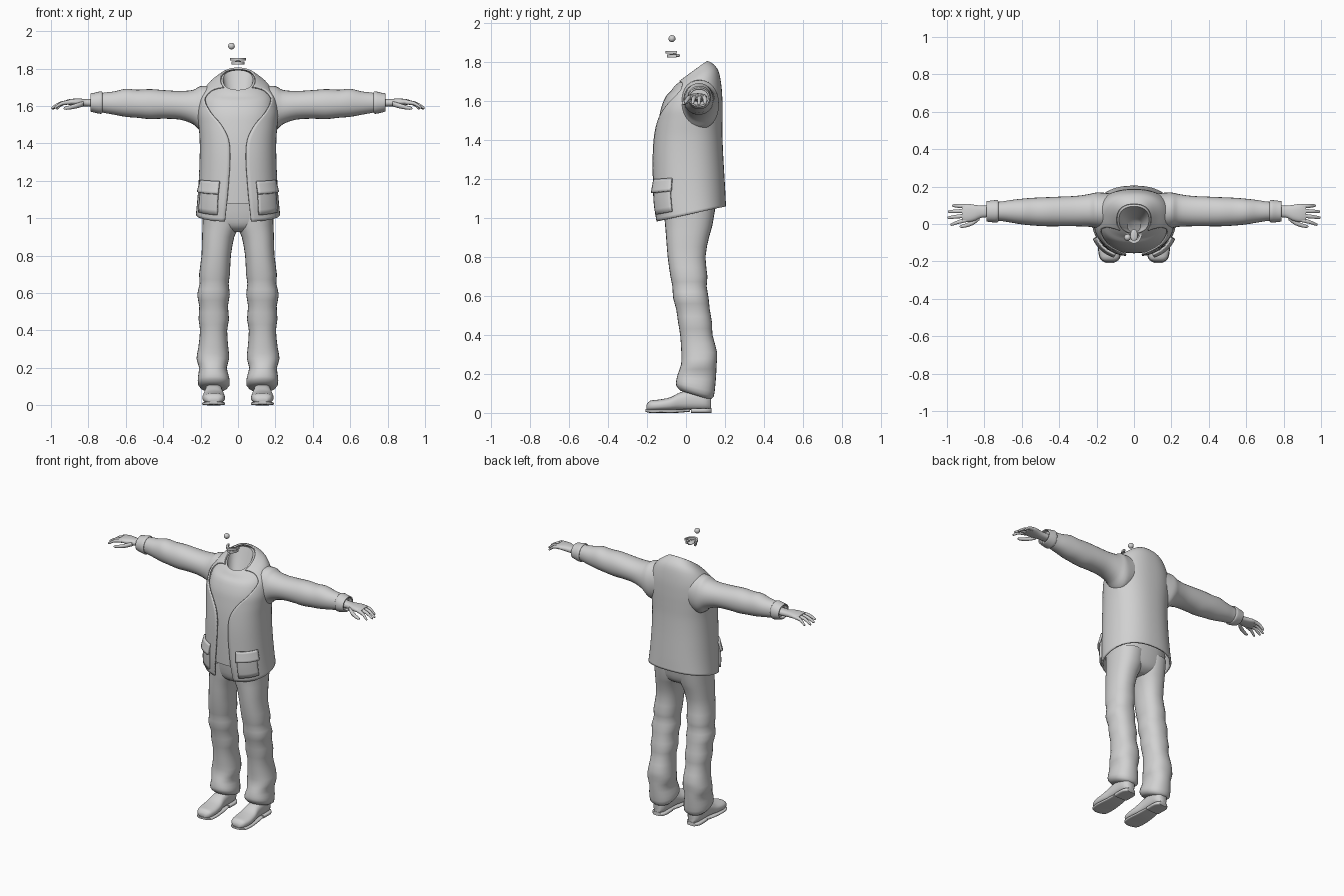
import bpy, bmesh, math

grey = bpy.data.materials.new("plain grey")
grey.diffuse_color = (0.64, 0.64, 0.64, 1)
AXES = {"x": lambda a, b, c: (c, a, b), "y": lambda a, b, c: (a, c, b), "z": lambda a, b, c: (a, b, c)}


def make(name, verts, faces, side=1, thick=0, angle=50):
    bm = bmesh.new()
    vs = [bm.verts.new((v[0] * side, v[1], v[2])) for v in verts]
    for f in faces:
        bm.faces.new([vs[i] for i in f])
    bmesh.ops.recalc_face_normals(bm, faces=bm.faces)
    me = bpy.data.meshes.new(name)
    bm.to_mesh(me)
    bm.free()
    ob = bpy.data.objects.new(name, me)
    bpy.context.collection.objects.link(ob)
    me.materials.append(grey)
    bpy.ops.object.select_all(action="DESELECT")
    ob.select_set(True)
    bpy.context.view_layer.objects.active = ob
    bpy.ops.object.shade_smooth_by_angle(angle=math.radians(angle))
    if thick:
        mod = ob.modifiers.new("thickness", "SOLIDIFY")
        mod.thickness = thick
        mod.offset = 0
    return ob


def spline(rows, u):
    """Smooth value between rows at position u."""
    n = len(rows)
    i = min(int(u), n - 2)
    t = u - i
    p0, p1, p2, p3 = (rows[min(max(k, 0), n - 1)] for k in (i - 1, i, i + 1, i + 2))
    return [b + t * ((c - a) / 2 + t * (a - 2.5 * b + 2 * c - d / 2 + t * (1.5 * b - 1.5 * c + (d - a) / 2)))
            for a, b, c, d in zip(p0, p1, p2, p3)]


def spow(v, e):
    return math.copysign(abs(v) ** e, v)


def point(row, t, e, axis="z", grow=0):
    """Row: position, slope, then a range and b range of the oval."""
    c, slope, a0, a1, b0, b1 = row[:6]
    a = (a0 + a1) / 2 + ((a1 - a0) / 2 + grow) * spow(math.sin(t), e)
    b = (b0 + b1) / 2 - ((b1 - b0) / 2 + grow) * spow(math.cos(t), e)
    return AXES[axis](a, b, c + slope * b)


def grid(n, m, closed):
    return [(i * m + j, i * m + (j + 1) % m, (i + 1) * m + (j + 1) % m, (i + 1) * m + j)
            for i in range(n - 1) for j in range(m if closed else m - 1)]


def loft(name, rows, axis="z", e=0.9, seg=28, sub=3, side=1, caps=(True, True), grow=0, thick=0):
    n = (len(rows) - 1) * sub + 1
    verts = [point(spline(rows, i / sub), 2 * math.pi * j / seg, e, axis, grow)
             for i in range(n) for j in range(seg)]
    faces = grid(n, seg, True)
    if caps[0]:
        faces.append(list(range(seg)))
    if caps[1]:
        faces.append(list(range((n - 1) * seg, n * seg)))
    return make(name, verts, faces, side, thick)


def tube(name, pts, radii, side, seg=10):
    """Finger-like tube running mostly along x."""
    rows = [(p[0], 0, p[1] - r, p[1] + r, p[2] - r, p[2] + r) for p, r in zip(pts, radii)]
    return loft(name, rows, "x", 1, seg, 2, side)


# Jacket rows: height, slope, x range, y range, half width of the front opening
E = 0.86
COAT = [(z, s, -w, w, f, b, o) for z, s, w, f, b, o in [
    (1.015, .22, .22, -.152, .20, .07), (1.10, .15, .212, -.165, .197, .06),
    (1.20, .08, .205, -.168, .192, .05), (1.32, 0, .2, -.168, .186, .042),
    (1.42, 0, .2, -.162, .182, .05), (1.50, 0, .206, -.152, .182, .09),
    (1.57, .05, .21, -.14, .182, .145), (1.64, .15, .197, -.115, .178, .178),
    (1.683, .42, .162, -.09, .162, .152), (1.71, .62, .116, -.075, .13, .106),
    (1.722, .74, .092, -.06, .106, .075)]]


def coat_point(u, f, grow=0):
    """f runs 0..1 from one front edge around the back to the other."""
    row = spline(COAT, u)
    t0 = math.asin(min(.97, row[6] / row[3]) ** (1 / E))
    return point(row, t0 + (2 * math.pi - 2 * t0) * f, E, "z", grow)


N, M = 41, 61
make("jacket", [coat_point(i / 4, j / (M - 1)) for i in range(N) for j in range(M)],
     grid(N, M, False), thick=.01)

# Shirt showing in the jacket opening, with a hollow neck
shirt = [r for r in COAT if r[0] > 1.05]
loft("shirt", shirt, e=E, seg=48, caps=(False, False), grow=-.012)
loft("neck_lining", [(1.722, .74, -.08, .08, -.048, .094), (1.67, .7, -.066, .066, -.046, .066),
                     (1.60, .5, -.035, .035, -.042, .02)], e=E, seg=48, caps=(False, True))

# Patch pockets with flaps, following the jacket surface
for side, word in ((1, "left"), (-1, "right")):
    for part, u0, u1, t0, t1, g0, g1 in (("pocket", .45, 1.75, .45, 1.12, .01, .01),
                                         ("pocket_flap", 1.5, 2.08, .42, 1.17, .022, .008)):
        vs = [point(spline(COAT, u0 + (u1 - u0) * i / 5), t0 + (t1 - t0) * j / 10, E, "z",
                    g0 + (g1 - g0) * i / 5) for i in range(6) for j in range(11)]
        make(f"{word}_{part}", vs, grid(6, 11, False), side, .014, 30)

# Hips of the trousers
loft("trouser_hips", [(.925, 0, -.06, .06, -.05, .08), (.95, 0, -.13, .13, -.09, .12),
                      (1.0, 0, -.186, .186, -.11, .142), (1.12, 0, -.19, .19, -.125, .16)], e=.8)

for side, word in ((1, "left"), (-1, "right")):
    # Trouser leg with folds at knee and hem
    loft(f"{word}_trouser_leg", [
        (.105, -.3, .065, .19, -.03, .12), (.125, -.3, .045, .213, -.05, .142), (.16, -.15, .048, .214, -.05, .15),
        (.20, 0, .06, .208, -.042, .155), (.25, 0, .047, .222, -.025, .157), (.31, 0, .052, .212, -.024, .16),
        (.40, 0, .058, .203, -.03, .136), (.46, 0, .048, .211, -.04, .134), (.53, 0, .054, .207, -.05, .122),
        (.59, 0, .044, .218, -.066, .116), (.65, 0, .05, .205, -.07, .106), (.70, 0, .043, .208, -.08, .11),
        (.80, 0, .038, .195, -.094, .1), (.90, 0, .02, .192, -.102, .118),
        (.96, 0, -.005, .19, -.107, .135), (1.05, 0, -.01, .189, -.115, .15)], e=.88, sub=2, side=side)

    # Shoe upper, sole and heel
    loft(f"{word}_shoe", [
        (-.203, 0, .105, .155, .015, .04), (-.185, 0, .08, .178, .01, .062), (-.14, 0, .07, .19, .01, .068),
        (-.08, 0, .072, .188, .012, .08), (-.03, 0, .08, .18, .014, .105), (.04, 0, .083, .177, .014, .12),
        (.10, 0, .085, .175, .014, .115), (.128, 0, .105, .155, .016, .1)], "y", .8, side=side)
    loft(f"{word}_shoe_sole", [
        (-.208, 0, .108, .152, .006, .02), (-.185, 0, .076, .182, .0, .018), (-.13, 0, .068, .192, 0, .018),
        (-.05, 0, .074, .186, 0, .018), (.02, 0, .082, .178, .006, .02)], "y", .5, side=side)
    loft(f"{word}_shoe_heel", [
        (.025, 0, .08, .18, 0, .024), (.10, 0, .08, .18, 0, .024), (.13, 0, .1, .16, 0, .024)],
        "y", .5, side=side)

    # Sleeve with turned cuff
    loft(f"{word}_sleeve", [
        (.10, 0, -.02, .16, 1.48, 1.715), (.17, 0, -.03, .168, 1.455, 1.708), (.205, 0, -.022, .168, 1.47, 1.705),
        (.24, 0, -.015, .16, 1.502, 1.686), (.31, 0, -.012, .15, 1.527, 1.68), (.40, 0, -.012, .146, 1.532, 1.685),
        (.47, 0, -.012, .143, 1.53, 1.69), (.54, 0, -.008, .14, 1.537, 1.687), (.60, 0, -.002, .135, 1.542, 1.692),
        (.66, 0, .008, .128, 1.553, 1.678), (.71, 0, .016, .12, 1.562, 1.672), (.76, 0, .02, .116, 1.572, 1.664)],
        "x", .95, side=side)
    loft(f"{word}_cuff", [
        (.728, 0, .016, .12, 1.565, 1.67), (.735, 0, .012, .124, 1.562, 1.674), (.765, 0, .014, .121, 1.568, 1.667),
        (.787, 0, .017, .118, 1.574, 1.664)], "x", .95, thick=.008, caps=(False, False), side=side)

    # Palm, fingers and thumb
    loft(f"{word}_palm", [
        (.75, 0, .035, .1, 1.595, 1.64), (.81, 0, .035, .098, 1.597, 1.637), (.85, 0, .018, .102, 1.6, 1.64),
        (.89, 0, .01, .108, 1.605, 1.638), (.92, 0, .016, .1, 1.608, 1.632)], "x", .85, 20, side=side)
    for k, (y0, y1, tip, drop) in enumerate([(.022, -.002, .982, 1.592), (.045, .034, .998, 1.59),
                                             (.07, .066, .995, 1.586), (.094, .098, .972, 1.588)]):
        mid = ((.9 + tip) / 2, (y0 + y1) / 2, 1.614)
        tube(f"{word}_finger_{k + 1}", [(.895, y0, 1.62), mid, (tip - .008, y1, drop + .002), (tip, y1, drop)],
             (.0125, .0105, .008, .003), side)
    tube(f"{word}_thumb", [(.825, .035, 1.612), (.86, .008, 1.602), (.9, -.008, 1.592), (.925, -.013, 1.588),
                           (.932, -.013, 1.587)], (.014, .014, .011, .008, .003), side)

# Floating eyeball
loft("eyeball", [(1.92 - .018 * math.cos(a), 0, -.035 - .018 * math.sin(a), -.035 + .018 * math.sin(a),
                  -.072 - .018 * math.sin(a), -.072 + .018 * math.sin(a))
                 for a in [.05 + (math.pi - .1) * i / 8 for i in range(9)]], e=1, seg=16, sub=1)


# Horseshoe teeth arches and tongue
def arch(name, z0, z1, w, front, back):
    vs = []
    for i in range(15):
        a = math.pi * i / 14
        for k in (1, .72):
            for z in (z0, z1):
                vs.append((w * k * math.cos(a), back - (back - front) * k * math.sin(a), z))
    fs = [(i * 4 + p, i * 4 + q, i * 4 + 4 + q, i * 4 + 4 + p)
          for i in range(14) for p, q in ((0, 1), (1, 3), (3, 2), (2, 0))]
    make(name, vs, fs + [(0, 1, 3, 2), (56, 57, 59, 58)])


arch("upper_teeth", 1.843, 1.857, .044, -.104, -.045)
arch("lower_teeth", 1.822, 1.838, .036, -.098, -.048)
loft("tongue", [(-.09, 0, -.008, .008, 1.83, 1.838), (-.075, 0, -.018, .018, 1.828, 1.842),
                (-.045, 0, -.018, .018, 1.826, 1.842), (-.03, 0, -.008, .008, 1.828, 1.838)], "y", 1, 14)
